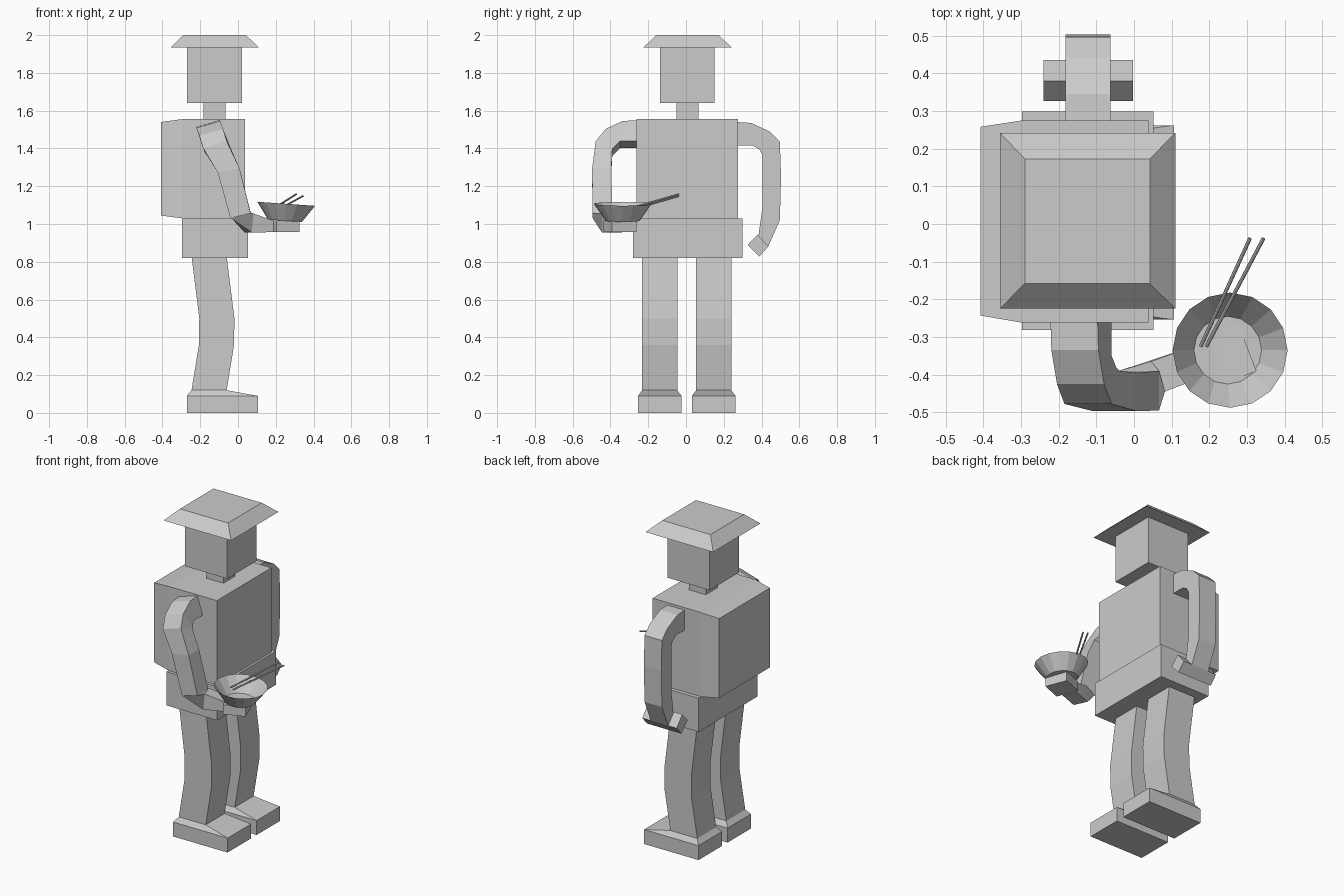
import bpy
import bmesh
from math import radians
from mathutils import Vector, Matrix

default_cube = bpy.data.objects.get("Cube")
if default_cube:
    bpy.data.objects.remove(default_cube, do_unlink=True)

# One plain material for the whole figure
grey = bpy.data.materials.new("plain grey")
grey.use_nodes = True
grey_colour = (0.6, 0.6, 0.6, 1)
grey.diffuse_color = grey_colour
for node in grey.node_tree.nodes:
    if node.type == "BSDF_PRINCIPLED":
        node.inputs["Base Color"].default_value = grey_colour


def finish(name, bm, fix_normals=True):
    """Turn a bmesh into a flat-shaded grey object."""
    if fix_normals:
        bmesh.ops.recalc_face_normals(bm, faces=bm.faces)
    mesh = bpy.data.meshes.new(name)
    bm.to_mesh(mesh)
    bm.free()
    mesh.materials.append(grey)
    obj = bpy.data.objects.new(name, mesh)
    bpy.context.collection.objects.link(obj)
    return obj


def loft(name, rings):
    """Skin a row of four-cornered sections and cap both ends."""
    bm = bmesh.new()
    rows = [[bm.verts.new(point) for point in ring] for ring in rings]
    for lower, upper in zip(rows, rows[1:]):
        for i in range(len(lower)):
            j = (i + 1) % len(lower)
            bm.faces.new((lower[i], lower[j], upper[j], upper[i]))
    bm.faces.new(rows[0])
    bm.faces.new(rows[-1])
    return finish(name, bm)


def level(x, y, z):
    """Horizontal rectangular section from x and y ranges."""
    return [(x[0], y[0], z), (x[1], y[0], z), (x[1], y[1], z), (x[0], y[1], z)]


def upright(x, y, z):
    """Section facing along x from y and z ranges."""
    return [(x, y[0], z[0]), (x, y[1], z[0]), (x, y[1], z[1]), (x, y[0], z[1])]


def limb_section(outer, inner, width):
    """Limb section from its outer and inner mid points and its width vector."""
    outer, inner, half = Vector(outer), Vector(inner), Vector(width) / 2
    return [outer - half, outer + half, inner + half, inner - half]


def box(name, x, y, z):
    return loft(name, [level(x, y, z[0]), level(x, y, z[1])])


# Trunk, with the back panel tapering inwards
torso_y, torso_z = (-0.262, 0.275), (1.03, 1.555)
loft("torso", [
    upright(-0.408, (-0.243, 0.258), (1.045, 1.54)),
    upright(-0.297, torso_y, torso_z),
    upright(0.038, torso_y, torso_z),
])
box("pelvis", (-0.297, 0.052), (-0.281, 0.299), (0.82, 1.03))
box("neck", (-0.182, -0.065), (-0.05, 0.065), (1.55, 1.64))
box("head", (-0.27, 0.022), (-0.138, 0.152), (1.64, 1.935))

# Hat with a sloping brim
loft("hat", [
    level((-0.356, 0.11), (-0.225, 0.242), 1.935),
    level((-0.29, 0.042), (-0.158, 0.173), 2.0),
])

# Legs and feet on either side of the body's centre line
middle = 0.004
for side, sign in (("right", -1), ("left", 1)):
    leg_y = sorted((middle + sign * 0.05, middle + sign * 0.236))
    foot_y = sorted((middle + sign * 0.028, middle + sign * 0.258))
    leg_path = ((0.12, -0.246), (0.36, -0.207), (0.5, -0.205), (0.83, -0.246))
    loft(side + "_leg", [level((x, x + 0.186), leg_y, z) for z, x in leg_path])
    foot_x = (-0.27, 0.106)
    loft(side + "_foot", [
        level(foot_x, foot_y, 0),
        level(foot_x, foot_y, 0.09),
        level((-0.246, -0.06), leg_y, 0.12),
    ])

# Left arm hangs straight down: outer and inner points in y and z
left_path = [
    ((0.265, 1.54), (0.265, 1.415)),
    ((0.345, 1.535), (0.355, 1.415)),
    ((0.442, 1.49), (0.388, 1.395)),
    ((0.497, 1.435), (0.405, 1.365)),
    ((0.503, 1.25), (0.405, 1.25)),
    ((0.497, 1.02), (0.405, 1.09)),
    ((0.435, 0.88), (0.384, 0.94)),
]
arm_x = -0.122
loft("left_arm", [
    limb_section((arm_x, *outer), (arm_x, *inner), (0.12, 0, 0))
    for outer, inner in left_path
])

# Left hand is a bar across the wrist
hand_corners = ((0.38, 0.945), (0.435, 0.88), (0.388, 0.828), (0.327, 0.89))
loft("left_hand", [[(x, y, z) for y, z in hand_corners] for x in (-0.24, -0.003)])

# Right arm leans forward, then the forearm turns to hold the bowl
tilt = (0.125, 0, 0.037)
right_path = [
    ((-0.159, -0.262, 1.53), (-0.122, -0.262, 1.42), tilt),
    ((-0.157, -0.335, 1.527), (-0.122, -0.35, 1.42), tilt),
    ((-0.142, -0.425, 1.485), (-0.11, -0.38, 1.39), tilt),
    ((-0.122, -0.478, 1.42), (-0.1, -0.39, 1.38), tilt),
    ((-0.05, -0.497, 1.285), (-0.05, -0.395, 1.285), (0.116, 0, 0.02)),
    ((0.013, -0.495, 1.045), (0.013, -0.39, 1.05), (0.107, 0, 0.025)),
    ((0.077, -0.445, 1.005), (0.04, -0.365, 1.005), (0.01, 0, 0.1)),
    ((0.188, -0.404, 0.988), (0.155, -0.325, 0.988), (0, 0, 0.062)),
]
loft("right_arm", [limb_section(*section) for section in right_path])

# Right hand is a flat palm under the bowl
palm = bmesh.new()
bmesh.ops.create_cube(palm, size=1, matrix=(
    Matrix.Translation((0.24, -0.35, 0.988))
    @ Matrix.Rotation(radians(21), 4, "Z")
    @ Matrix.Diagonal((0.13, 0.137, 0.06, 1))))
finish("right_hand", palm)

# Open bowl, leaning slightly forward
bowl = bmesh.new()
bmesh.ops.create_cone(
    bowl, cap_ends=True, segments=16, radius1=0.09, radius2=0.153, depth=0.09,
    matrix=Matrix.Translation((0.252, -0.335, 1.062)) @ Matrix.Rotation(radians(4), 4, "Y"))
rim_cap = max(bowl.faces, key=lambda face: face.calc_center_median().z)
bmesh.ops.delete(bowl, geom=[rim_cap], context="FACES_ONLY")
finish("bowl", bowl, fix_normals=False)

# Pair of chopsticks resting over the rim
sticks = (("first_chopstick", (0.177, -0.325, 1.075), (0.308, -0.038, 1.158)),
          ("second_chopstick", (0.192, -0.325, 1.065), (0.344, -0.038, 1.148)))
for name, start, end in sticks:
    start, end = Vector(start), Vector(end)
    along = end - start
    stick = bmesh.new()
    bmesh.ops.create_cone(
        stick, cap_ends=True, segments=8, radius1=0.005, radius2=0.005, depth=along.length,
        matrix=Matrix.Translation((start + end) / 2) @ along.to_track_quat("Z", "Y").to_matrix().to_4x4())
    finish(name, stick)
